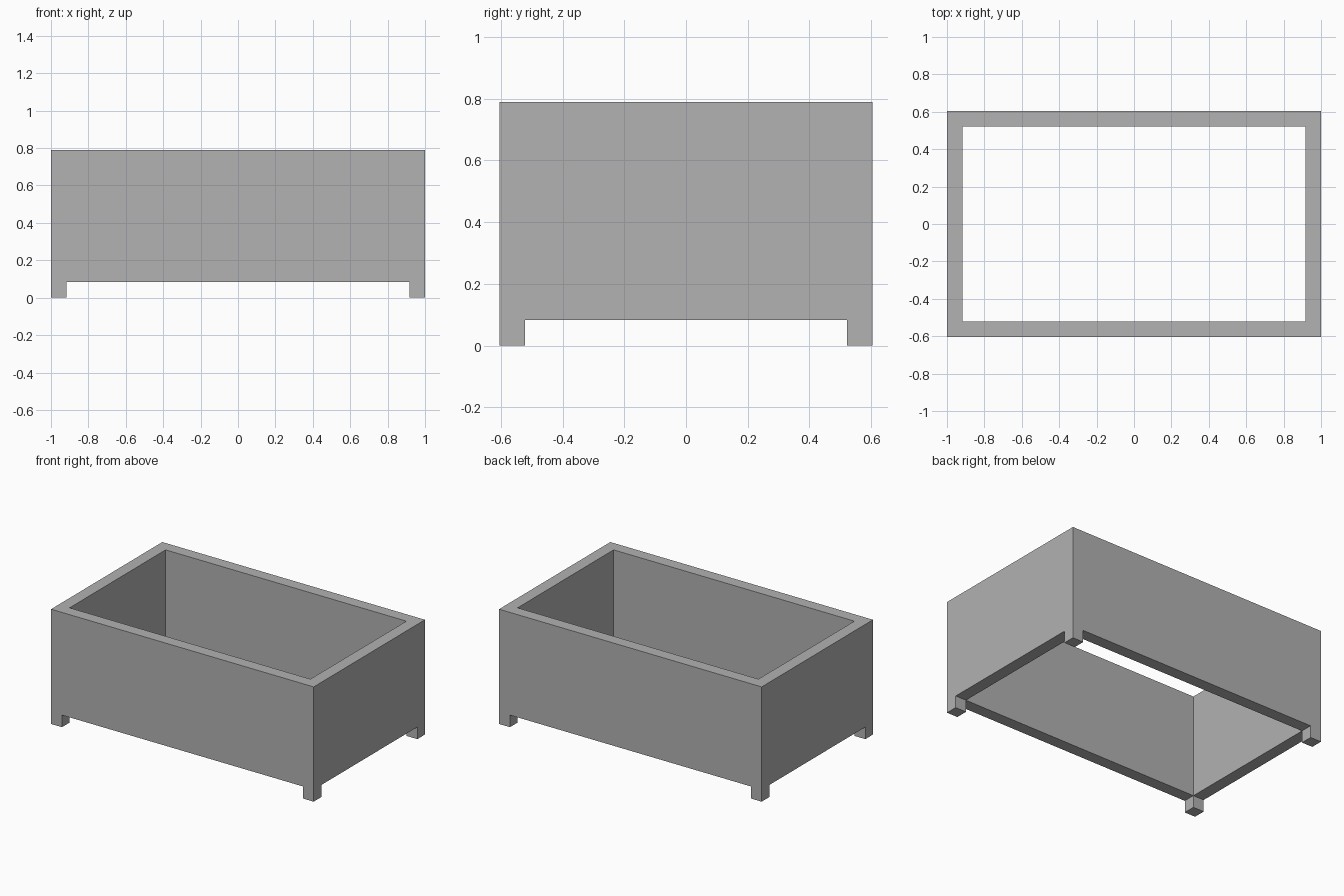
import bpy
import bmesh

HALF_X, HALF_Y = 1.0, 0.605      # outer half sizes
WALL = 0.083                     # wall thickness, also the foot size
HEIGHT = 0.79

cube = bpy.data.objects.get("Cube")
if cube:
    bpy.data.objects.remove(cube, do_unlink=True)

grey = bpy.data.materials.new("plain grey")
grey.use_nodes = True
colour = (0.445, 0.445, 0.445, 1)
grey.diffuse_color = colour
grey.node_tree.nodes["Principled BSDF"].inputs["Base Color"].default_value = colour


def add_object(name, bm):
    bmesh.ops.recalc_face_normals(bm, faces=bm.faces)
    mesh = bpy.data.meshes.new(name)
    bm.to_mesh(mesh)
    bm.free()
    mesh.materials.append(grey)
    obj = bpy.data.objects.new(name, mesh)
    bpy.context.collection.objects.link(obj)
    return obj


def rectangle(bm, inset, z):
    x, y = HALF_X - inset, HALF_Y - inset
    return [bm.verts.new((sx * x, sy * y, z))
            for sx, sy in ((-1, -1), (1, -1), (1, 1), (-1, 1))]


# Walls: a rectangular section swept around an open-bottomed frame
bm = bmesh.new()
loops = [rectangle(bm, inset, z) for inset, z in
         ((0, WALL), (0, HEIGHT), (WALL, HEIGHT), (WALL, WALL))]
for i, loop in enumerate(loops):
    following = loops[(i + 1) % 4]
    for j in range(4):
        k = (j + 1) % 4
        bm.faces.new((loop[j], loop[k], following[k], following[j]))
add_object("box_walls", bm)

# Feet: one small cube under each corner
for x_name, sx in (("right", -1), ("left", 1)):
    for y_name, sy in (("front", -1), ("back", 1)):
        bm = bmesh.new()
        bmesh.ops.create_cube(bm, size=WALL)
        foot = add_object(f"{y_name}_{x_name}_foot", bm)
        foot.location = (sx * (HALF_X - WALL / 2), sy * (HALF_Y - WALL / 2), WALL / 2)
